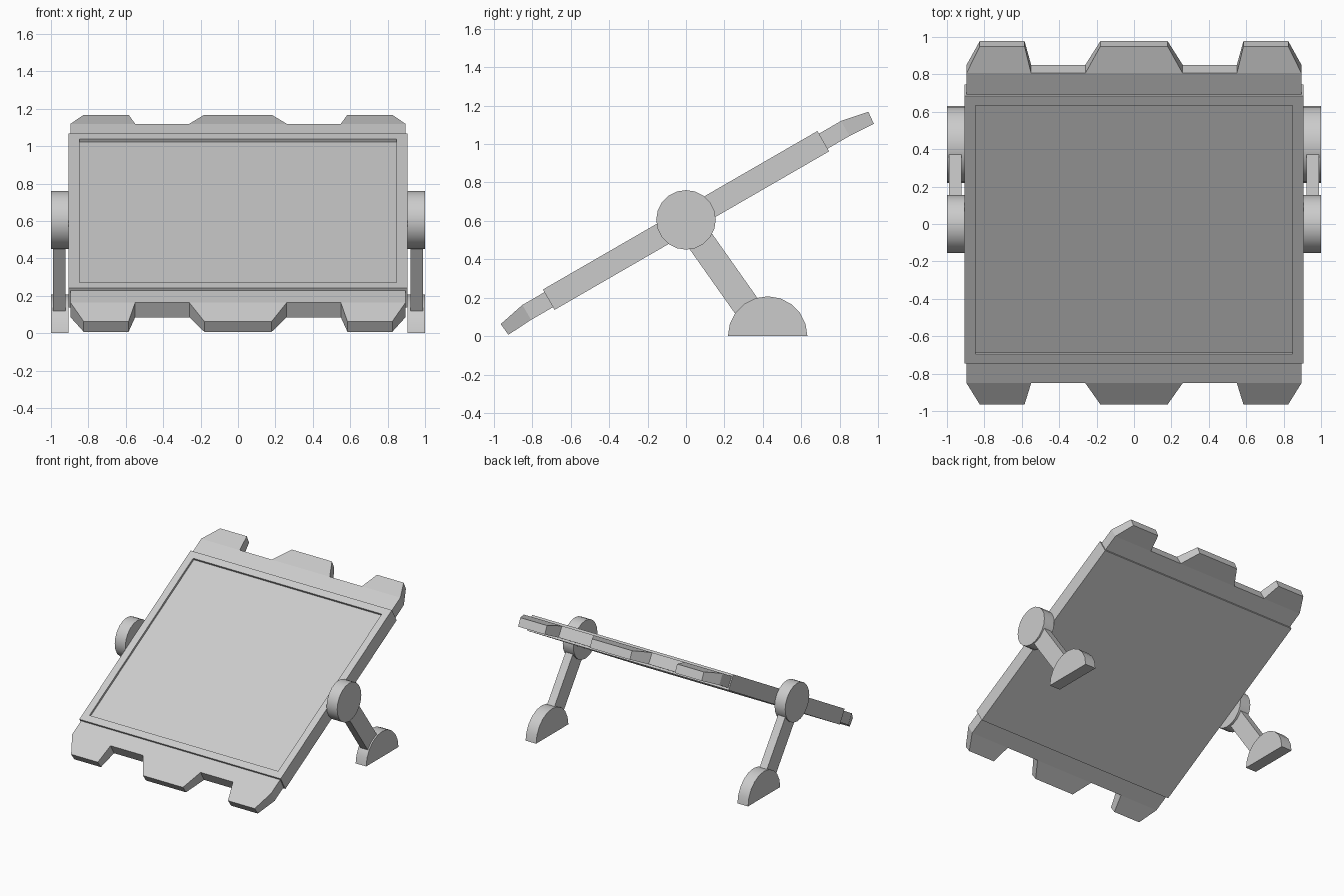
import bpy, bmesh, math
from mathutils import Vector

if "Cube" in bpy.data.objects:
    bpy.data.objects.remove(bpy.data.objects["Cube"])

TILT = math.radians(30)
PIVOT = Vector((0, 0, 0.602))


def finish(name, bm, tilted=False, smooth=False):
    bmesh.ops.remove_doubles(bm, verts=bm.verts, dist=1e-5)
    bmesh.ops.recalc_face_normals(bm, faces=bm.faces)
    me = bpy.data.meshes.new(name)
    bm.to_mesh(me)
    bm.free()
    ob = bpy.data.objects.new(name, me)
    bpy.context.collection.objects.link(ob)
    if tilted:
        ob.location = PIVOT
        ob.rotation_euler = (TILT, 0, 0)
    if smooth:
        bpy.ops.object.select_all(action='DESELECT')
        ob.select_set(True)
        bpy.context.view_layer.objects.active = ob
        bpy.ops.object.shade_smooth_by_angle(angle=math.radians(35))
    return ob


def side_prism(name, profile, x0, x1, smooth=False):
    """Extrude a (y, z) profile along x."""
    bm = bmesh.new()
    face = bm.faces.new([bm.verts.new((x0, y, z)) for y, z in profile])
    geo = bmesh.ops.extrude_face_region(bm, geom=[face])["geom"]
    bmesh.ops.translate(bm, vec=(x1 - x0, 0, 0),
                        verts=[v for v in geo if isinstance(v, bmesh.types.BMVert)])
    return finish(name, bm, smooth=smooth)


def arc(cy, cz, r, start, end, n):
    return [(cy + r * math.cos(math.radians(start + (end - start) * i / n)),
             cz + r * math.sin(math.radians(start + (end - start) * i / n)))
            for i in range(n + 1)]


# Panel slab with a shallow recess on its upper face
bm = bmesh.new()
bmesh.ops.create_cube(bm, size=1)
bmesh.ops.scale(bm, vec=(1.81, 1.65, 0.122), verts=bm.verts)
top = max(bm.faces, key=lambda f: f.calc_center_median().z)
bmesh.ops.inset_individual(bm, faces=[top], thickness=0.057, use_even_offset=True)
geo = bmesh.ops.extrude_face_region(bm, geom=[top])["geom"]
bmesh.ops.translate(bm, vec=(0, 0, -0.018),
                    verts=[v for v in geo if isinstance(v, bmesh.types.BMVert)])
bmesh.ops.delete(bm, geom=[top] if top.is_valid else [], context='FACES')
finish("panel", bm, tilted=True)


# Toothed end strips: each segment is (base x0, base x1, tip x0, tip x1) or a notch
SEGMENTS = [(-0.895, -0.55, -0.825, -0.585), (-0.55, -0.26), (-0.26, 0.26, -0.18, 0.18),
            (0.26, 0.55), (0.55, 0.895, 0.585, 0.825)]
H = 0.045


def toothed_end(name, s):
    bm = bmesh.new()

    def ring(x0, x1, u_top, u_bot, top, bot):
        return [bm.verts.new(p) for p in ((x0, s * u_bot, bot), (x1, s * u_bot, bot),
                                          (x1, s * u_top, top), (x0, s * u_top, top))]

    def bridge(a, b, sides):
        for i in sides:
            j = (i + 1) % 4
            bm.faces.new((a[i], a[j], b[j], b[i]))

    for k, seg in enumerate(SEGMENTS):
        inner = ring(seg[0], seg[1], 0.822, 0.822, H, -H)
        base = ring(seg[0], seg[1], 0.957, 0.957, H, -H)
        sides = [0, 2] + ([3] if k == 0 else []) + ([1] if k == len(SEGMENTS) - 1 else [])
        bridge(inner, base, sides)
        bm.faces.new(inner)
        if len(seg) == 4:
            tip = ring(seg[2], seg[3], 1.105, 1.098, 0.015, -0.053)
            bridge(base, tip, range(4))
            base = tip
        bm.faces.new(base)
    return finish(name, bm, tilted=True)


toothed_end("upper_toothed_end", 1)
toothed_end("lower_toothed_end", -1)

# Side stands: pivot disc, sloping leg and half-round foot on each side
FOOT_Y, FOOT_R = 0.425, 0.207
a = Vector((0, 0.602))
d = Vector((FOOT_Y, 0)) - a
d.normalize()
n = Vector((-d.y, d.x)) * 0.071
b = a + d * 0.65
a = a + d * 0.08
leg = [tuple(p) for p in (a + n, b + n, b - n, a - n)]

for side, s in (("left", -1), ("right", 1)):
    side_prism(side + "_pivot_disc", arc(0, 0.605, 0.155, 0, 360, 20)[:-1],
               s * 0.905, s * 1.0, smooth=True)
    side_prism(side + "_leg", leg, s * 0.922, s * 0.988)
    side_prism(side + "_foot", arc(FOOT_Y, 0, FOOT_R, 0, 180, 10),
               s * 0.905, s * 1.0, smooth=True)
